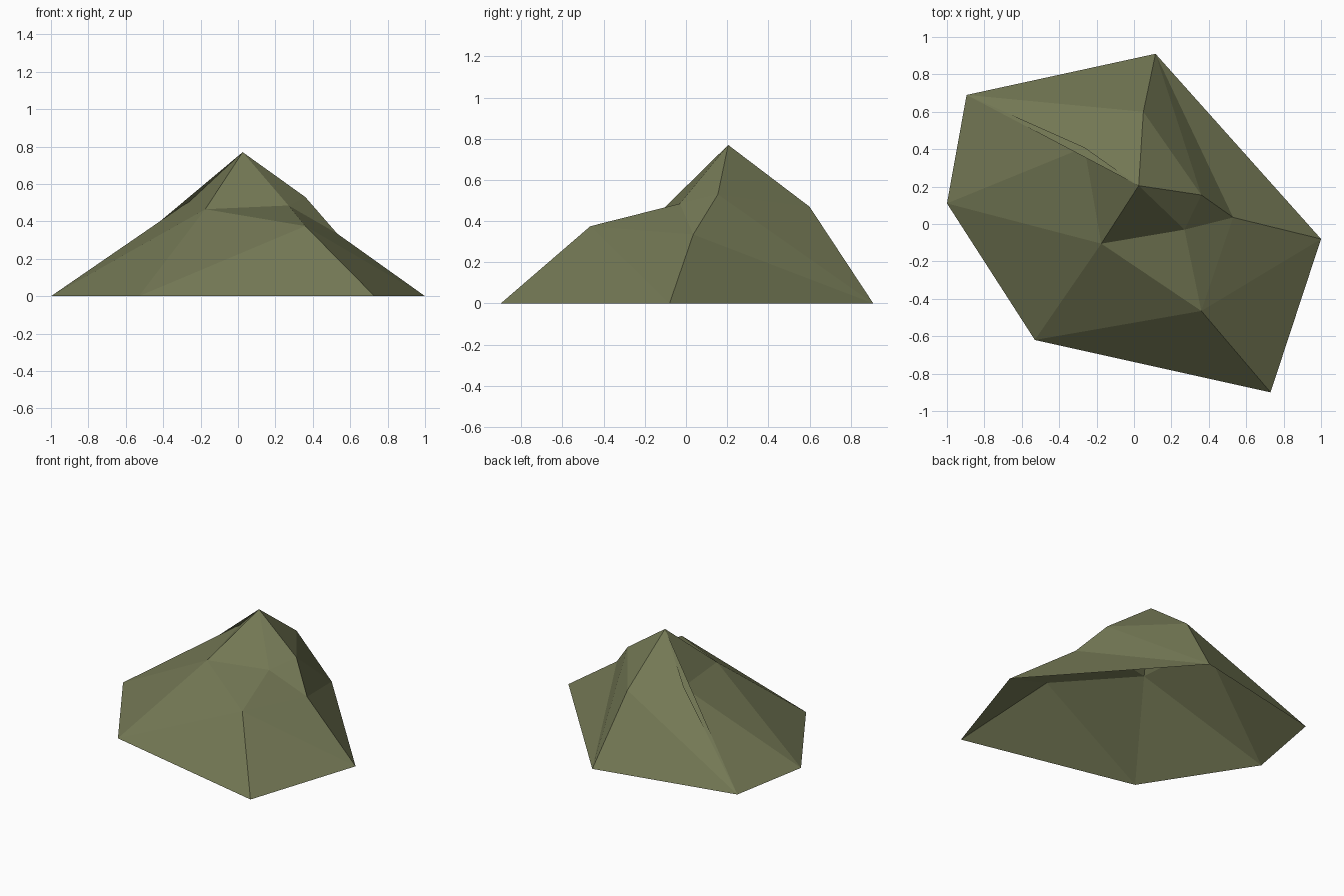
import bpy, bmesh

if "Cube" in bpy.data.objects:
    bpy.data.objects.remove(bpy.data.objects["Cube"])

olive = bpy.data.materials.new("olive rock")
olive.diffuse_color = (0.175, 0.19, 0.091, 1)
olive.use_nodes = True
olive.node_tree.nodes["Principled BSDF"].inputs["Base Color"].default_value = olive.diffuse_color

# Six-sided ground outline, then the ridge and summit points
points = {
    "A": (-1.0, 0.11, 0), "B": (-0.895, 0.69, 0), "C": (0.115, 0.91, 0),
    "D": (1.0, -0.08, 0), "E": (0.73, -0.90, 0), "F": (-0.53, -0.62, 0),
    "P": (0.025, 0.205, 0.77),    # peak
    "Q": (-0.265, 0.41, 0.505),   # left shoulder
    "R": (0.05, 0.60, 0.47),      # back shoulder
    "S": (0.36, 0.155, 0.53),     # right ridge
    "T": (0.53, 0.035, 0.335),    # lower right ridge
    "U": (0.27, -0.03, 0.485),    # foot of the front scarp
    "V": (-0.175, -0.105, 0.465),
    "W": (0.36, -0.465, 0.375),   # front ledge
}
facets = ("ABQ QBP BRP BCR RCS RSP SCT TCD AQV QPV "
          "AVF PVU PSU STU VUW UTW FVW FWE WED WDT").split()

# Hollow rock shell, open underneath, every facet facing up and out
bm = bmesh.new()
verts = {k: bm.verts.new(p) for k, p in points.items()}
for facet in facets:
    face = bm.faces.new([verts[k] for k in facet])
    face.normal_update()
    if face.normal.z < 0:
        face.normal_flip()

mesh = bpy.data.meshes.new("rock_mound")
bm.to_mesh(mesh)
bm.free()
mesh.materials.append(olive)
rock = bpy.data.objects.new("rock_mound", mesh)
bpy.context.collection.objects.link(rock)
